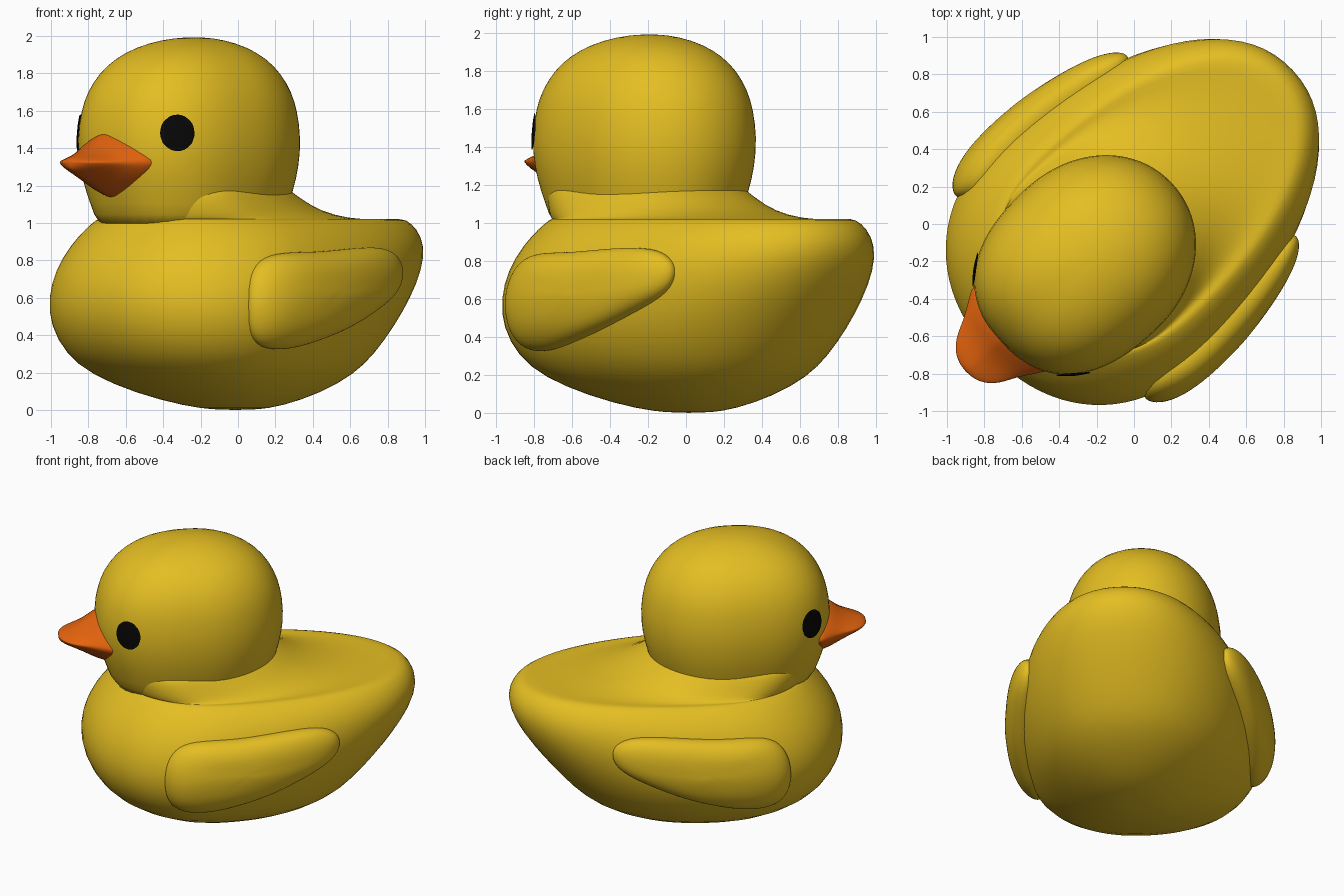
import bpy, bmesh, math
from mathutils import Vector

if "Cube" in bpy.data.objects:
    bpy.data.objects.remove(bpy.data.objects["Cube"])

# Local frame: u = forward, s = sideways, z = up; the duck faces diagonally
F = Vector((-0.73, -0.684, 0)).normalized()
S = Vector((-F.y, F.x, 0))
ORIGIN = Vector((-0.014, 0.014, 0))


def world(u, s, z):
    return ORIGIN + F * u + S * s + Vector((0, 0, z))


def material(name, col):
    m = bpy.data.materials.new(name)
    m.diffuse_color = (*col, 1)
    m.use_nodes = True
    m.node_tree.nodes["Principled BSDF"].inputs["Base Color"].default_value = m.diffuse_color
    return m


yellow = material("yellow", (0.78, 0.515, 0.016))
orange = material("orange", (0.78, 0.125, 0.004))
black = material("black", (0.002, 0.002, 0.002))


def superpoint(t, n):
    c, s = math.cos(t), math.sin(t)
    return (math.copysign(abs(c) ** (2 / n), c), math.copysign(abs(s) ** (2 / n), s))


def loft(name, rings, mat, subdiv=1, cap_start=True):
    """Skin a list of closed rings of world points."""
    bm = bmesh.new()
    vs = [[bm.verts.new(p) for p in r] for r in rings]
    n = len(vs[0])
    for a, b in zip(vs, vs[1:]):
        for i in range(n):
            j = (i + 1) % n
            bm.faces.new((a[i], a[j], b[j], b[i]))
    if cap_start:
        bm.faces.new(vs[0])
    bm.faces.new(vs[-1])
    bmesh.ops.recalc_face_normals(bm, faces=bm.faces)
    for f in bm.faces:
        f.smooth = True
    me = bpy.data.meshes.new(name)
    bm.to_mesh(me)
    bm.free()
    me.materials.append(mat)
    ob = bpy.data.objects.new(name, me)
    bpy.context.collection.objects.link(ob)
    if subdiv:
        ob.modifiers.new("smooth", 'SUBSURF').levels = subdiv
        ob.modifiers["smooth"].render_levels = subdiv
    return ob


def egg(z, uf, ub, w, u0, nf, nb, count=40):
    """Horizontal outline with different front and back shape."""
    pts = []
    for i in range(count):
        t = 2 * math.pi * i / count
        front = math.cos(t) >= 0
        c, s = superpoint(t, nf if front else nb)
        pts.append(world(u0 + c * ((uf - u0) if front else (u0 - ub)), s * w, z))
    return pts


# Body: z, front, back, half width
HULL = [(0.0, .10, -.12, .09), (.02, .27, -.27, .23), (.09, .54, -.49, .44),
        (.19, .80, -.69, .61), (.3, .94, -.81, .715), (.45, 1.025, -.94, .785),
        (.6, 1.045, -1.06, .805), (.75, 1.01, -1.16, .785), (.88, .93, -1.20, .735),
        (.97, .85, -1.165, .665), (1.02, .80, -1.11, .60)]
# Flat back and neck flare
BACK = [(1.022, .79, -1.04, .575), (1.015, .79, -.80, .55), (1.04, .80, -.57, .53),
        (1.09, .81, -.40, .51), (1.18, .83, -.24, .475), (1.24, .75, -.15, .42)]


def mid(uf, ub):
    return ub + (uf - ub) * .63


loft("body", [egg(z, uf, ub, w, mid(uf, ub), 2.15, 2.15) for z, uf, ub, w in HULL + BACK], yellow)

# Head: z, scale
HEAD = [(.95, .80), (1.04, .86), (1.17, .935), (1.3, .99), (1.45, 1.01), (1.6, .975), (1.7, .92),
        (1.8, .82), (1.88, .68), (1.94, .5), (1.98, .28), (1.993, .08)]
head = loft("head", [egg(z, .3 + .65 * k, .3 - .6 * k, .515 * k, .3, 2.4, 2.05) for z, k in HEAD], yellow)

# Beak: u, half width, top, bottom
BEAK = [(.80, .34, 1.53, 1.11), (.88, .30, 1.51, 1.13), (.95, .255, 1.48, 1.155), (1.01, .215, 1.42, 1.19),
        (1.08, .185, 1.38, 1.23), (1.14, .145, 1.36, 1.26), (1.18, .09, 1.345, 1.28), (1.195, .03, 1.33, 1.3)]


def beak_ring(u, w, top, bot, count=24):
    pts = []
    for i in range(count):
        c, s = superpoint(2 * math.pi * i / count, 1.4)
        pts.append(world(u, c * w - .02, 1.325 + s * ((top - 1.325) if s > 0 else (1.325 - bot))))
    return pts


loft("beak", [beak_ring(*b) for b in BEAK], orange)


# Wings: pillows that follow the side of the body
def side(u, z):
    for a, b in zip(HULL, HULL[1:]):
        if z <= b[0]:
            break
    k = (z - a[0]) / (b[0] - a[0])
    uf, ub, w = (a[i] + (b[i] - a[i]) * k for i in (1, 2, 3))
    u0 = mid(uf, ub)
    r = (u - u0) / (uf - u0) if u > u0 else (u0 - u) / (u0 - ub)
    return w * max(0, 1 - min(r, 1) ** 2.15) ** (1 / 2.15)


WING = [(.60, .58), (.57, .73), (.47, .825), (.3, .845), (.1, .845), (-.1, .86), (-.3, .872), (-.48, .865),
        (-.59, .80), (-.595, .70), (-.52, .61), (-.3, .51), (-.1, .43), (.1, .37), (.3, .32), (.49, .325), (.58, .42)]
PILLOW = [(.97, -.06), (1.0, 0), (1.0, .03), (.94, .06), (.8, .08), (.55, .088), (.25, .09), (.05, .09)]
for name, sign in (("right_wing", 1), ("left_wing", -1)):
    rings = []
    for k, t in PILLOW:
        ring = []
        for pu, pz in WING:
            u, z = .05 + (pu - .05) * k, .64 + (pz - .64) * k
            ring.append(world(u, sign * (side(u, z) + t), z))
        rings.append(ring)
    loft(name, rings, yellow, 2)

# Eyes: thin discs wrapped on the head
for name, sign in (("right_eye", 1), ("left_eye", -1)):
    centre = world(.785, .39 * sign, 1.485)
    normal = (F * .684 + S * .73 * sign).normalized()
    across = normal.cross(Vector((0, 0, 1)))
    rings = [[centre + normal * .03 + r * (across * math.cos(a) + Vector((0, 0, math.sin(a))))
              for a in (2 * math.pi * i / 32 for i in range(32))]
             for r in (.101, .08, .06, .04, .02, .005)]
    eye = loft(name, rings, black, 0, cap_start=False)
    wrap = eye.modifiers.new("wrap", 'SHRINKWRAP')
    wrap.target = head
    wrap.wrap_method = 'NEAREST_SURFACEPOINT'
    wrap.wrap_mode = 'ABOVE_SURFACE'
    wrap.offset = .009
